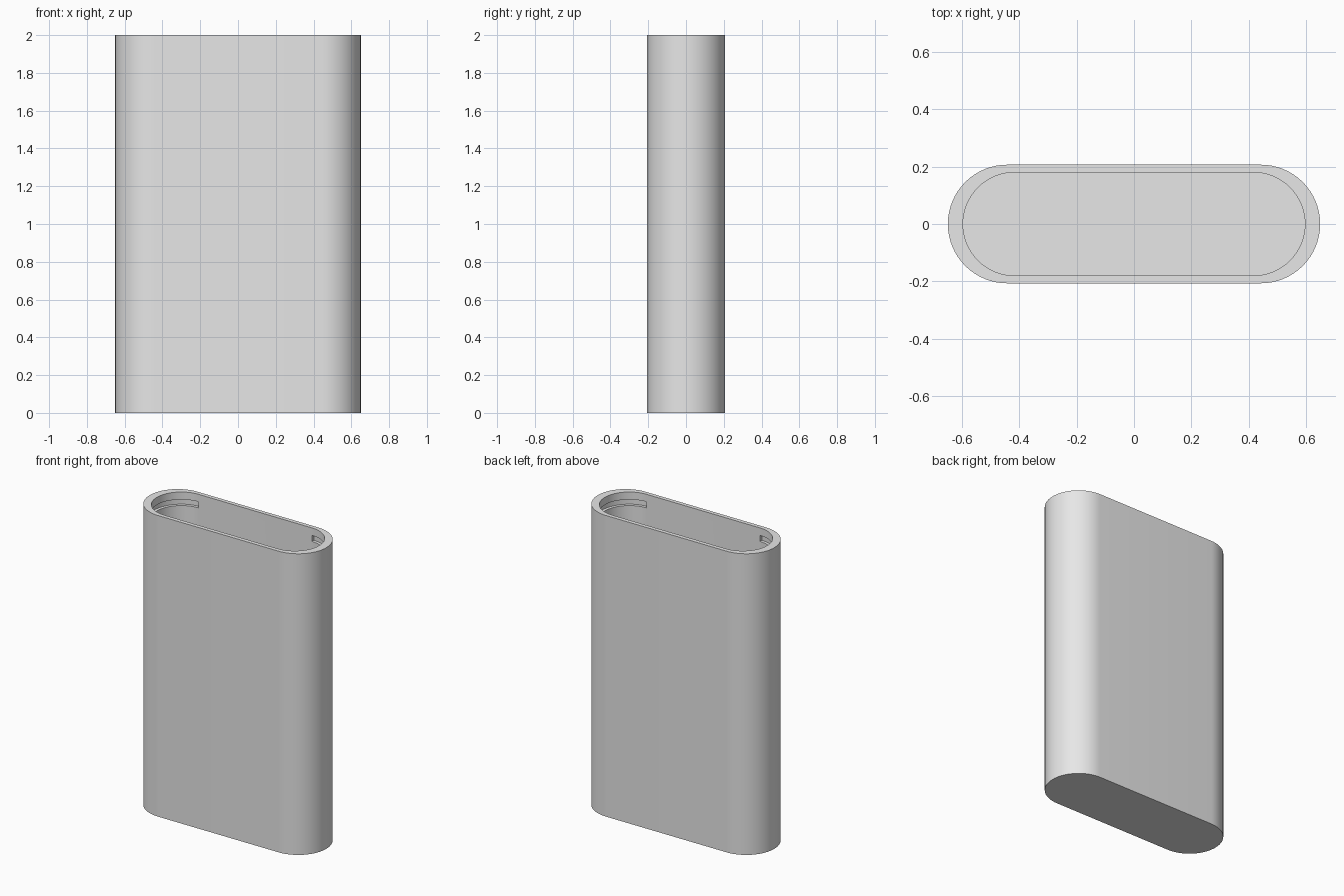
import bpy
import bmesh
from math import sin, cos, pi, radians

cube = bpy.data.objects.get("Cube")
if cube:
    bpy.data.objects.remove(cube, do_unlink=True)

grey = bpy.data.materials.new("light grey")
grey.use_nodes = True
colour = (0.8, 0.8, 0.8, 1)
grey.diffuse_color = colour
grey.node_tree.nodes["Principled BSDF"].inputs["Base Color"].default_value = colour

SEGMENTS = 32
HEIGHT = 2.0
FLOOR = 0.05
OUTER = (0.443, 0.207)          # end centre, end radius
INNER = (0.417, 0.18)
GROOVE_RADIUS = 0.2
GROOVE_TOP, GROOVE_BOTTOM = 1.95, 1.91


def stadium(bm, centre, radius, z, end_radius=None):
    """Ring with straight sides; the round ends may have a larger radius."""
    ring = []
    for side in (1, -1):
        angles = [-pi / 2 + pi * i / SEGMENTS for i in range(SEGMENTS + 1)]
        arc = [(a, end_radius or radius) for a in angles]
        for a, r in [(angles[0], radius)] + arc + [(angles[-1], radius)]:
            ring.append(bm.verts.new((side * (centre + r * cos(a)), side * r * sin(a), z)))
    return ring


def bridge(bm, a, b):
    n = len(a)
    for i in range(n):
        j = (i + 1) % n
        bm.faces.new((a[i], a[j], b[j], b[i]))


# Shell: outside wall, rim, inside wall with a snap groove around each round end
bm = bmesh.new()
rings = [
    stadium(bm, *OUTER, 0),
    stadium(bm, *OUTER, HEIGHT),
    stadium(bm, *INNER, HEIGHT),
    stadium(bm, *INNER, GROOVE_TOP),
    stadium(bm, *INNER, GROOVE_TOP, GROOVE_RADIUS),
    stadium(bm, *INNER, GROOVE_BOTTOM, GROOVE_RADIUS),
    stadium(bm, *INNER, GROOVE_BOTTOM),
    stadium(bm, *INNER, FLOOR),
]
for lower, upper in zip(rings, rings[1:]):
    bridge(bm, lower, upper)
bm.faces.new(rings[0])          # underside
bm.faces.new(rings[-1])         # inside floor
bmesh.ops.remove_doubles(bm, verts=bm.verts, dist=0.0001)
bmesh.ops.recalc_face_normals(bm, faces=bm.faces)

mesh = bpy.data.meshes.new("case_shell")
bm.to_mesh(mesh)
bm.free()
mesh.materials.append(grey)
shell = bpy.data.objects.new("case_shell", mesh)
bpy.context.collection.objects.link(shell)

bpy.ops.object.select_all(action="DESELECT")
shell.select_set(True)
bpy.context.view_layer.objects.active = shell
bpy.ops.object.shade_smooth_by_angle(angle=radians(30))
